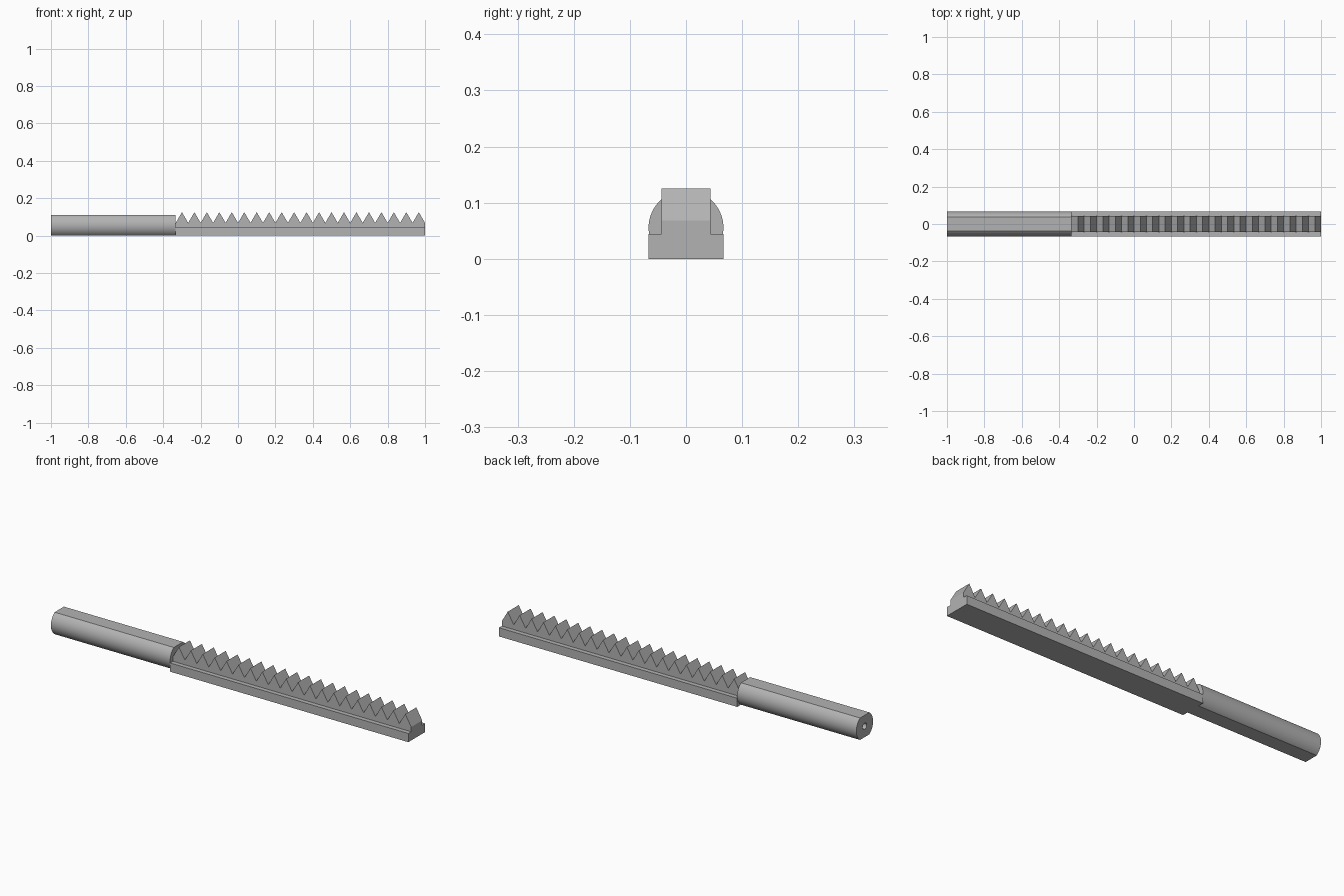
import bpy, bmesh, math

if "Cube" in bpy.data.objects:
    bpy.data.objects.remove(bpy.data.objects["Cube"])

HALF_WIDTH = 0.0667
JOINT_X = -0.333
BASE_TOP = 0.044
TOOTH_HALF = 0.044
VALLEY, PEAK = 0.068, 0.125
TEETH = 20
ROD_Z, FLAT = 0.0555, 0.0555
HOLE_RADIUS, HOLE_DEPTH = 0.016, 0.2

steel = bpy.data.materials.new("grey steel")
steel.use_nodes = True
COLOUR = (0.45, 0.45, 0.45, 1)
steel.diffuse_color = COLOUR
steel.node_tree.nodes["Principled BSDF"].inputs["Base Color"].default_value = COLOUR


def loft(name, rings):
    """Skin a closed solid through rings of equal length, capping both ends."""
    bm = bmesh.new()
    loops = [[bm.verts.new(p) for p in ring] for ring in rings]
    for a, b in zip(loops, loops[1:]):
        for i in range(len(a)):
            j = (i + 1) % len(a)
            bm.faces.new((a[i], a[j], b[j], b[i]))
    bm.faces.new(loops[0])
    bm.faces.new(loops[-1])
    bmesh.ops.recalc_face_normals(bm, faces=bm.faces)
    mesh = bpy.data.meshes.new(name)
    bm.to_mesh(mesh)
    bm.free()
    mesh.materials.append(steel)
    obj = bpy.data.objects.new(name, mesh)
    bpy.context.collection.objects.link(obj)
    return obj


def extrude_y(name, profile, half):
    return loft(name, [[(x, y, z) for x, z in profile] for y in (-half, half)])


# Flat base bar under the teeth
extrude_y("rack_base", [(JOINT_X, 0), (1, 0), (1, BASE_TOP), (JOINT_X, BASE_TOP)], HALF_WIDTH)

# Toothed strip: sawtooth profile along the bar
pitch = (1 - JOINT_X) / TEETH
saw = [(JOINT_X + pitch * i / 2, PEAK if i % 2 else VALLEY) for i in range(2 * TEETH + 1)]
extrude_y("rack_teeth", [(1, BASE_TOP), (JOINT_X, BASE_TOP)] + saw, TOOTH_HALF)

# Round rod with flats above and below, and a blind hole in its end
limit = math.asin(FLAT / HALF_WIDTH)
arc = [limit * (2 * i / 24 - 1) for i in range(25)]
angles = arc + [math.pi / 2] + [a + math.pi for a in arc] + [math.pi * 1.5]


def ring(x, radius):
    points = []
    for a in angles:
        z = max(-FLAT, min(FLAT, radius * math.sin(a)))
        points.append((x, radius * math.cos(a), ROD_Z + z))
    return points


rod = loft("rod", [ring(JOINT_X, HALF_WIDTH), ring(-1, HALF_WIDTH),
                   ring(-1, HOLE_RADIUS), ring(-1 + HOLE_DEPTH, HOLE_RADIUS)])
bpy.ops.object.select_all(action="DESELECT")
rod.select_set(True)
bpy.context.view_layer.objects.active = rod
bpy.ops.object.shade_smooth_by_angle(angle=math.radians(30))
